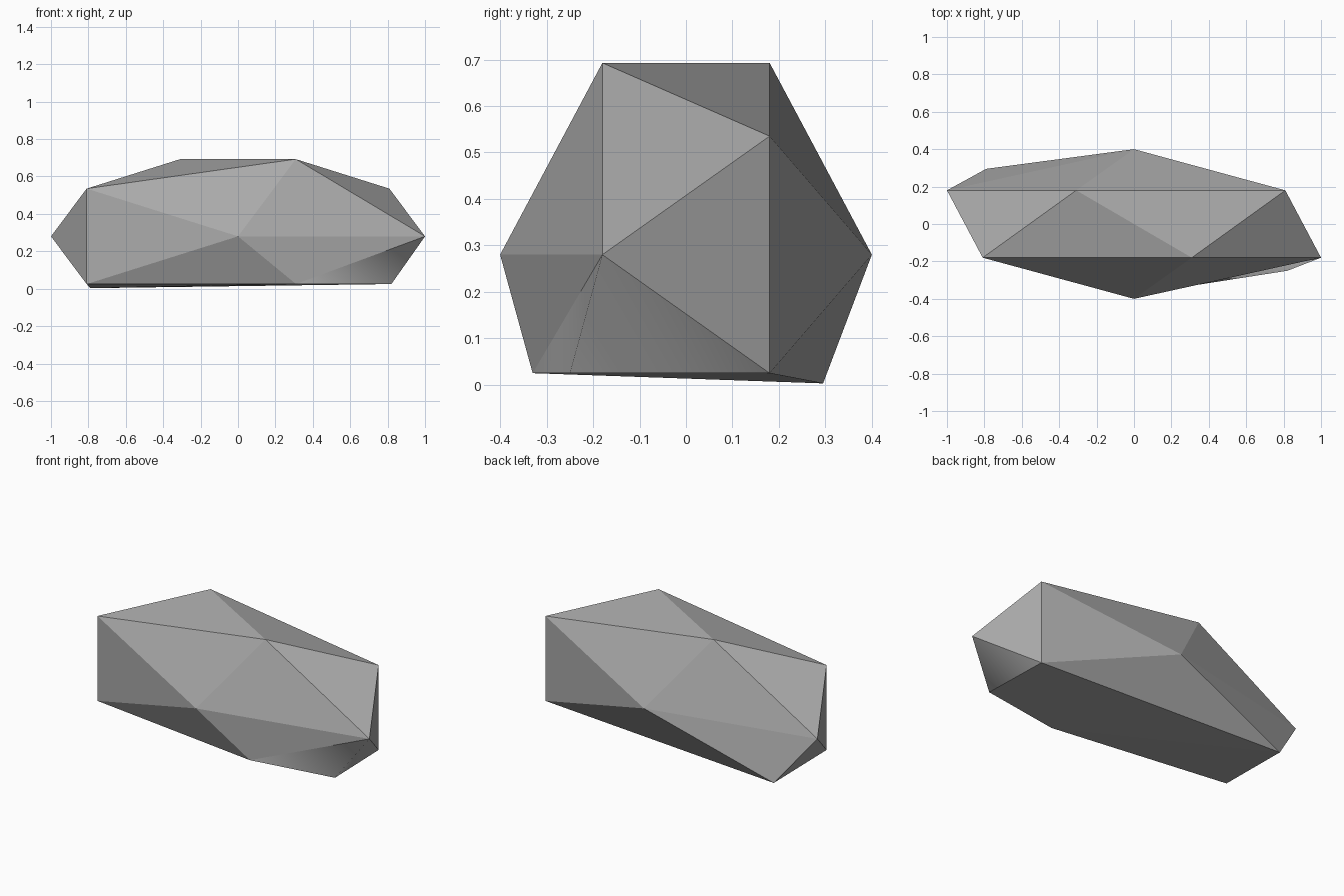
import bpy, bmesh, math

cube = bpy.data.objects.get("Cube")
if cube:
    bpy.data.objects.remove(cube, do_unlink=True)

MID = 0.28       # height of the two end points
HEIGHT = 0.434   # half height of the uncut rock
STEP = math.tau / 5

stone = bpy.data.materials.new("stone grey")
stone.use_nodes = True
grey = (0.4, 0.4, 0.4, 1)
stone.diffuse_color = grey
stone.node_tree.nodes["Principled BSDF"].inputs["Base Color"].default_value = grey

bm = bmesh.new()


def ring(y, start):
    """Five points around the long body of the rock."""
    angles = [start + STEP * k for k in range(5)]
    return [bm.verts.new((math.cos(a), y, MID + HEIGHT * math.sin(a))) for a in angles]


# Stretched icosahedron: two poles and two staggered rings
front_tip = bm.verts.new((0, -0.4, MID))
back_tip = bm.verts.new((0, 0.4, MID))
front = ring(-0.18, 0)
back = ring(0.18, STEP / 2)

# Lowest corners are pushed outwards to make a flat base
front[4].co = (0.31, -0.33, 0.025)
back[3].co = (-0.79, 0.295, 0.003)
heel = bm.verts.new((0.82, -0.25, 0.025))

for k in range(5):
    n = (k + 1) % 5
    bm.faces.new((front_tip, front[k], front[n]))
    bm.faces.new((back_tip, back[n], back[k]))
    if k < 4:
        bm.faces.new((front[k], back[k], front[n]))
    bm.faces.new((back[k], back[n], front[n]))

# Extra corner at the front of the base, with softened sides
bm.faces.new((front[4], back[4], heel))
for face in (bm.faces.new((front[4], heel, front[0])),
             bm.faces.new((heel, back[4], front[0]))):
    face.smooth = True

bmesh.ops.recalc_face_normals(bm, faces=bm.faces[:])
mesh = bpy.data.meshes.new("rock")
bm.to_mesh(mesh)
bm.free()
mesh.materials.append(stone)
rock = bpy.data.objects.new("rock", mesh)
bpy.context.collection.objects.link(rock)
